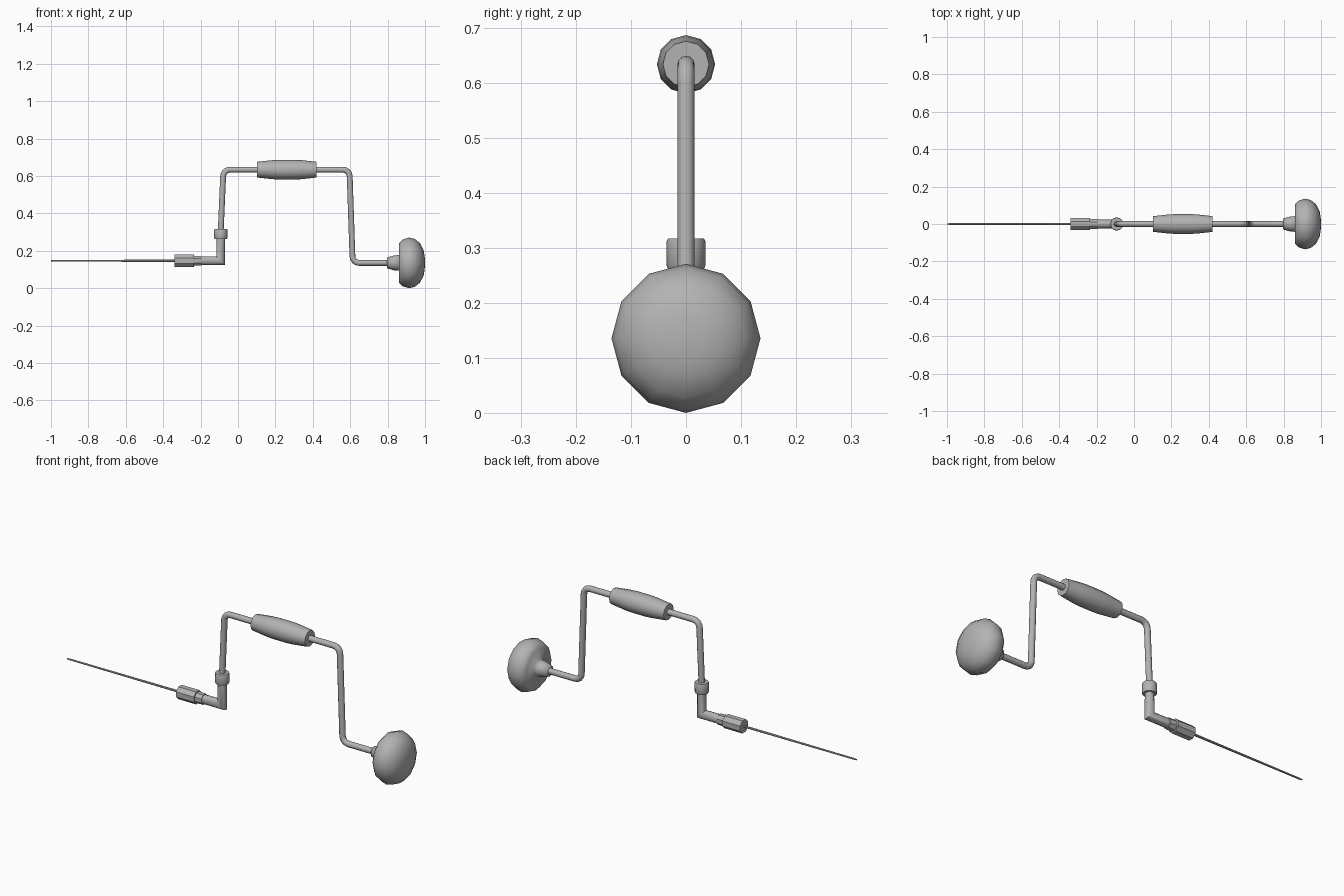
import bpy, bmesh, math
from mathutils import Vector

if "Cube" in bpy.data.objects:
    bpy.data.objects.remove(bpy.data.objects["Cube"])

grey = bpy.data.materials.new("dark_grey")
grey.diffuse_color = (0.45, 0.45, 0.45, 1)
grey.use_nodes = True
grey.node_tree.nodes["Principled BSDF"].inputs["Base Color"].default_value = grey.diffuse_color


def finish(name, bm, angle=40):
    bmesh.ops.remove_doubles(bm, verts=bm.verts, dist=1e-5)
    bmesh.ops.recalc_face_normals(bm, faces=bm.faces)
    me = bpy.data.meshes.new(name)
    bm.to_mesh(me)
    bm.free()
    me.materials.append(grey)
    ob = bpy.data.objects.new(name, me)
    bpy.context.collection.objects.link(ob)
    bpy.ops.object.select_all(action='DESELECT')
    ob.select_set(True)
    bpy.context.view_layer.objects.active = ob
    bpy.ops.object.shade_smooth_by_angle(angle=math.radians(angle))
    return ob


def skin(bm, rings):
    n = len(rings[0])
    for a, b in zip(rings, rings[1:]):
        for i in range(n):
            j = (i + 1) % n
            bm.faces.new((a[i], a[j], b[j], b[i]))
    bm.faces.new(rings[0])
    bm.faces.new(rings[-1][::-1])


def lathe_x(name, profile, z, sides=12, phase=0.0, angle=40):
    """Turned part around a line parallel to x; profile holds (x, radius)."""
    bm = bmesh.new()
    rings = []
    for x, r in profile:
        angs = [2 * math.pi * (i + phase) / sides for i in range(sides)]
        rings.append([bm.verts.new((x, r * math.sin(a), z + r * math.cos(a))) for a in angs])
    skin(bm, rings)
    return finish(name, bm, angle)


def tube(name, path, radii, sides=12, angle=40):
    """Mitred tube along a path of (x, z) points in the y = 0 plane."""
    bm = bmesh.new()
    pts = [Vector(p) for p in path]
    rings = []
    for k, p in enumerate(pts):
        d0 = (p - pts[k - 1]).normalized() if k else (pts[1] - p).normalized()
        d1 = (pts[k + 1] - p).normalized() if k < len(pts) - 1 else d0
        n0, n1 = Vector((-d0.y, d0.x)), Vector((-d1.y, d1.x))
        m = (n0 + n1).normalized()
        m = m / m.dot(n0)
        ring = []
        for i in range(sides):
            a = 2 * math.pi * i / sides
            o = p + m * radii[k] * math.cos(a)
            ring.append(bm.verts.new((o.x, radii[k] * math.sin(a), o.y)))
        rings.append(ring)
    skin(bm, rings)
    return finish(name, bm, angle)


def rounded(path, r, steps=4):
    """Replace the inner corners of a path with curved bends."""
    pts = [Vector(p) for p in path]
    out = [pts[0]]
    for a, b, c in zip(pts, pts[1:], pts[2:]):
        s, e = b + (a - b).normalized() * r, b + (c - b).normalized() * r
        for i in range(steps + 1):
            t = i / steps
            w = 0.8  # pulls the bend towards a circular arc
            q0, q1, q2 = (1 - t) ** 2, 2 * t * (1 - t) * w, t * t
            out.append((s * q0 + b * q1 + e * q2) / (q0 + q1 + q2))
    return out + [pts[-1]]


CHUCK_Z, KNOB_Z, GRIP_Z = 0.147, 0.1355, 0.634

# Thin drill bit
lathe_x("drill_bit", [(-1.0, 0.003), (-0.985, 0.0045), (-0.33, 0.006)], CHUCK_Z, 8)

# Faceted chuck with stepped neck
lathe_x("chuck", [(-0.340, 0.0355), (-0.236, 0.0355), (-0.235, 0.029), (-0.196, 0.028)],
        CHUCK_Z, 8, 0.5, 30)

# Mitred elbow socket and its collar
tube("elbow_socket", [(-0.235, CHUCK_Z), (-0.093, CHUCK_Z), (-0.092, 0.27)],
     [0.0235, 0.0235, 0.0215])
tube("collar", [(-0.0925, 0.262), (-0.0925, 0.268), (-0.092, 0.311), (-0.092, 0.317)],
     [0.033, 0.0355, 0.0355, 0.033], angle=35)

# Cranked rod
crank = rounded([(-0.093, 0.29), (-0.078, GRIP_Z), (0.596, GRIP_Z),
                 (0.613, KNOB_Z), (0.82, KNOB_Z)], 0.036)
tube("crank_rod", crank, [0.0155] * len(crank))

# Barrel-shaped turning grip
lathe_x("turning_grip", [(0.102, 0.042), (0.187, 0.051), (0.223, 0.053),
                         (0.303, 0.053), (0.338, 0.051), (0.421, 0.042)], GRIP_Z)

# Pressure knob with flared neck
lathe_x("pressure_knob", [(0.797, 0.029), (0.835, 0.040), (0.862, 0.042),
                          (0.861, 0.105), (0.880, 0.125), (0.915, 0.1355),
                          (0.945, 0.128), (0.972, 0.107), (0.992, 0.070),
                          (0.998, 0.035), (1.0, 0.006)], KNOB_Z, angle=100)
